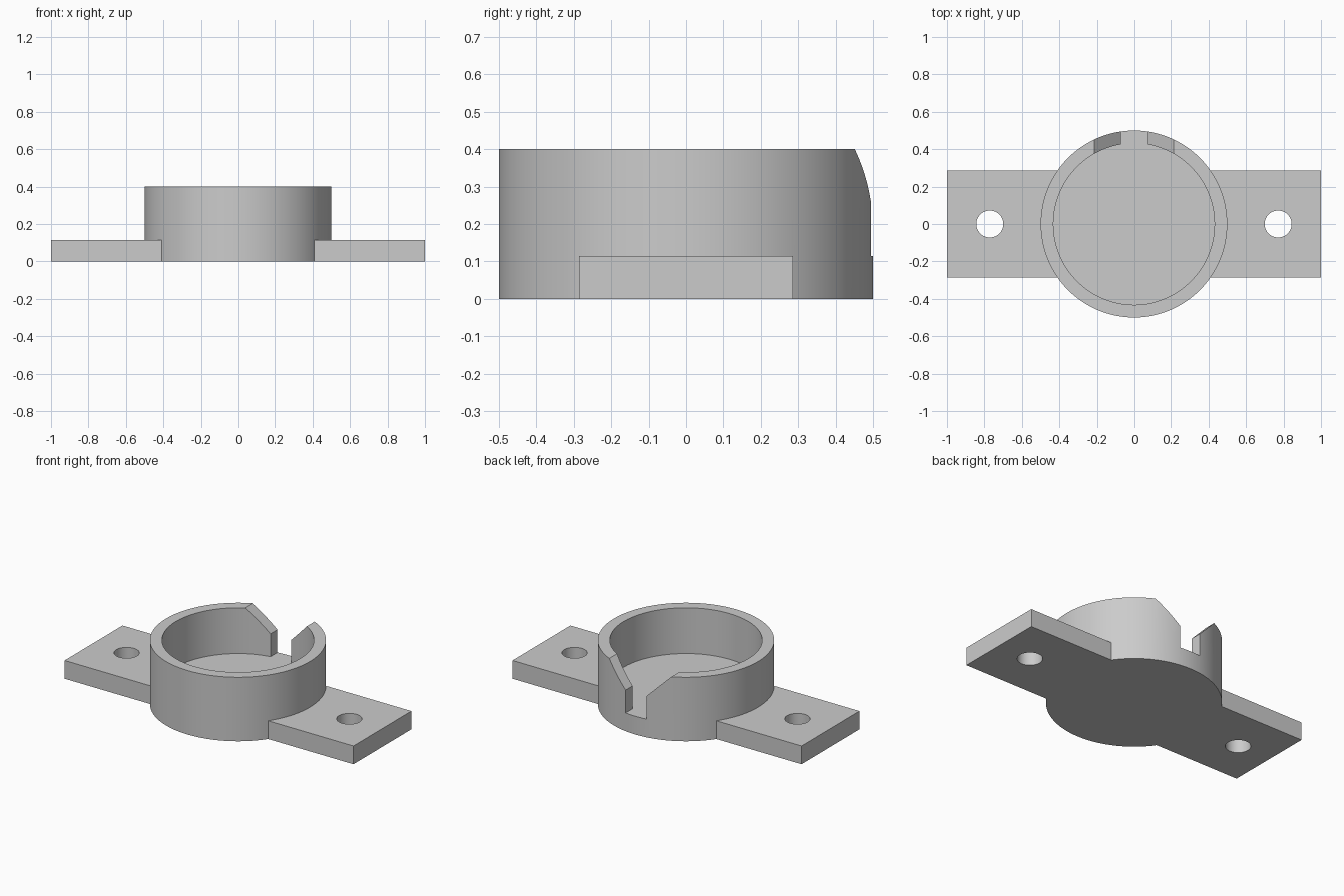
import bpy, bmesh, math

cube = bpy.data.objects.get("Cube")
if cube:
    bpy.data.objects.remove(cube, do_unlink=True)

RADIUS, BORE, HEIGHT = 0.5, 0.432, 0.4
BASE = 0.114              # thickness of the tabs and the cup floor
TAB_DEPTH = 0.286         # half depth of the tabs
SLOT, SLOT_TOP = 0.0715, 0.215
HOLE, HOLE_X = 0.072, 0.771
OVER = 0.1                # how far cutters run past the surface

grey = bpy.data.materials.new("plain grey")
grey.use_nodes = True
colour = (0.6, 0.6, 0.6, 1)
grey.diffuse_color = colour
grey.node_tree.nodes["Principled BSDF"].inputs["Base Color"].default_value = colour


def prism(name, outline, start, end, upright=False):
    """Extrude an outline along z, or along y when upright."""
    def place(a, b, c):
        return (a, c, b) if upright else (a, b, c)
    bm = bmesh.new()
    face = bm.faces.new([bm.verts.new(place(a, b, start)) for a, b in outline])
    grown = bmesh.ops.extrude_face_region(bm, geom=[face])["geom"]
    for v in grown:
        if isinstance(v, bmesh.types.BMVert):
            v.co[1 if upright else 2] = end
    bmesh.ops.recalc_face_normals(bm, faces=bm.faces)
    mesh = bpy.data.meshes.new(name)
    bm.to_mesh(mesh)
    bm.free()
    mesh.materials.append(grey)
    obj = bpy.data.objects.new(name, mesh)
    bpy.context.collection.objects.link(obj)
    return obj


def circle(radius, x=0, sides=128):
    return [(x + radius * math.cos(math.tau * i / sides),
             radius * math.sin(math.tau * i / sides)) for i in range(sides)]


def combine(target, other, operation):
    mod = target.modifiers.new(other.name, "BOOLEAN")
    mod.object, mod.operation, mod.solver = other, operation, "EXACT"
    other.hide_render = True
    bpy.context.view_layer.objects.active = target
    bpy.ops.object.modifier_apply(modifier=mod.name)
    bpy.data.objects.remove(other, do_unlink=True)


# Round cup with a mounting tab on each side
bracket = prism("cup_bracket", circle(RADIUS), 0, HEIGHT)
d = TAB_DEPTH
tabs = prism("mounting_tabs", [(-1, -d), (1, -d), (1, d), (-1, d)], 0, BASE)
combine(bracket, tabs, "UNION")

# Hollow of the cup
combine(bracket, prism("bore", circle(BORE), BASE, HEIGHT + OVER), "DIFFERENCE")

# Rear slot, flaring out at the rim
flare = HEIGHT - (SLOT_TOP - SLOT)
half = [(SLOT, BASE), (SLOT, flare), (SLOT_TOP + OVER, HEIGHT + OVER)]
outline = half + [(-x, z) for x, z in reversed(half)]
combine(bracket, prism("slot", outline, BORE / 2, RADIUS + OVER, True), "DIFFERENCE")

# Screw holes
for side in (-1, 1):
    hole = prism("screw_hole", circle(HOLE, side * HOLE_X, 48), -OVER, BASE + OVER)
    combine(bracket, hole, "DIFFERENCE")

bpy.ops.object.select_all(action="DESELECT")
bracket.select_set(True)
bpy.context.view_layer.objects.active = bracket
bpy.ops.object.shade_smooth_by_angle(angle=math.radians(30))
